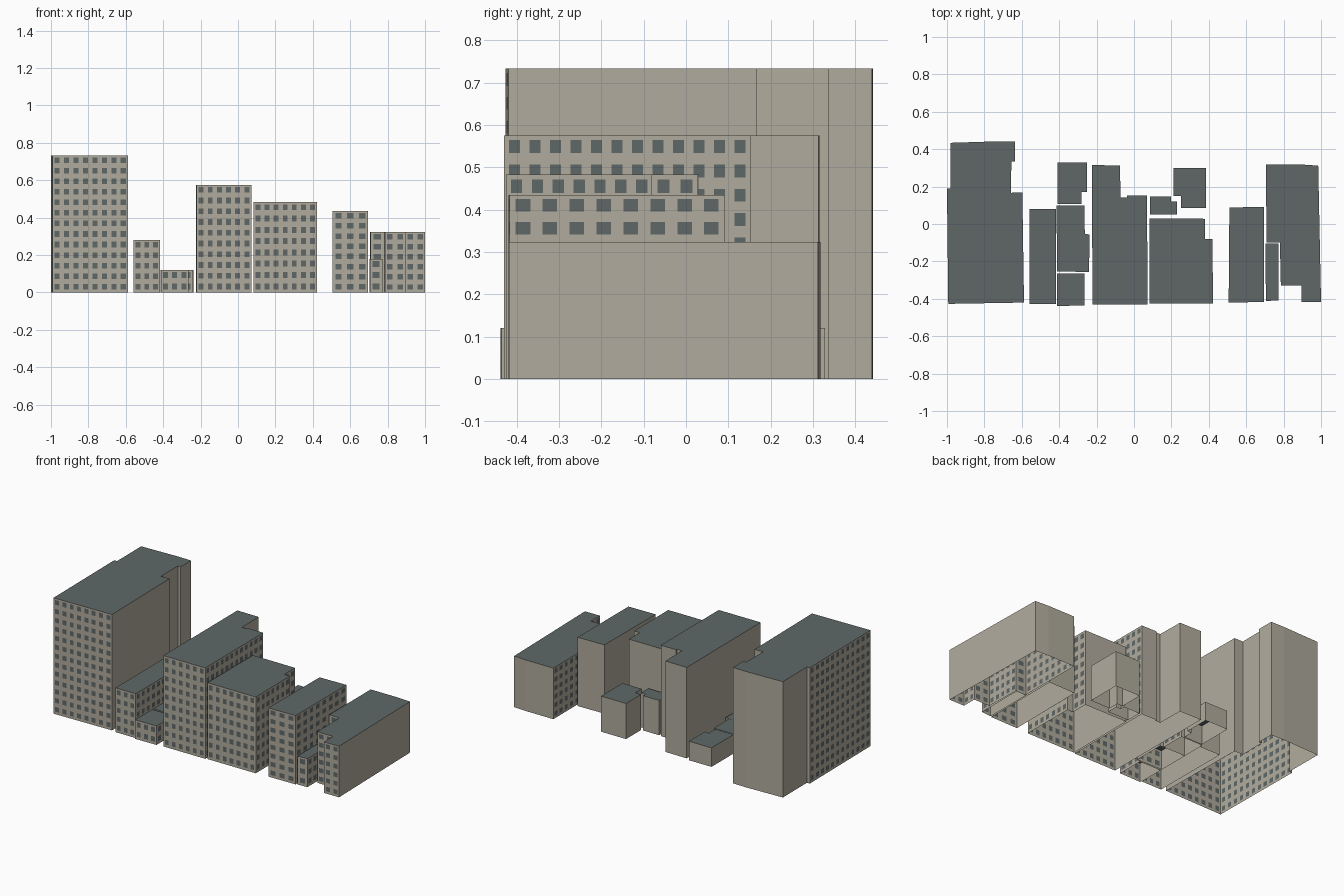
import bpy, bmesh


def material(name, rgb):
    m = bpy.data.materials.new(name)
    m.diffuse_color = (*rgb, 1.0)
    return m


WALL = material("beige_wall", (0.44, 0.41, 0.34))
DARK = material("slate_roof_and_glass", (0.115, 0.137, 0.137))
FLOOR = 0.0575   # typical storey height


def cuts(n, lo, hi):
    """Fractions along a wall: each of n cells has a window from lo to hi."""
    return [0.0] + [(i + f) / n for i in range(n) for f in (lo, hi)] + [1.0]


def building(name, height, outline, windowed=(), pitch=0.0495):
    """Open-bottomed block; outline runs counter-clockwise from the front left.
    windowed lists the outline sides that carry a grid of windows."""
    bm = bmesh.new()
    # flat roof
    roof = bm.faces.new([bm.verts.new((x, y, height)) for x, y in outline])
    roof.material_index = 1
    rows = max(1, round(height / FLOOR))
    for i, (x0, y0) in enumerate(outline):
        x1, y1 = outline[(i + 1) % len(outline)]
        us, vs = [0.0, 1.0], [0.0, 1.0]
        if i in windowed:
            length = ((x1 - x0) ** 2 + (y1 - y0) ** 2) ** 0.5
            us = cuts(max(1, round(length / pitch)), 0.23, 0.77)
            vs = cuts(rows, 0.28, 0.81)
        grid = [[bm.verts.new((x0 + (x1 - x0) * u, y0 + (y1 - y0) * u, height * v))
                 for u in us] for v in vs]
        for r in range(len(vs) - 1):
            for c in range(len(us) - 1):
                f = bm.faces.new((grid[r][c], grid[r][c + 1],
                                  grid[r + 1][c + 1], grid[r + 1][c]))
                # odd row and odd column is a window pane
                f.material_index = 1 if r % 2 and c % 2 else 0
    bmesh.ops.remove_doubles(bm, verts=bm.verts[:], dist=1e-5)
    me = bpy.data.meshes.new(name)
    bm.to_mesh(me)
    bm.free()
    me.materials.append(WALL)
    me.materials.append(DARK)
    ob = bpy.data.objects.new(name, me)
    bpy.context.collection.objects.link(ob)
    return ob


# tall block on the left, windows to front and left
building("left_tower", 0.733,
         [(-0.993, -0.427), (-0.588, -0.42), (-0.597, 0.168), (-0.657, 0.167),
          (-0.656, 0.335), (-0.636, 0.335), (-0.637, 0.44), (-0.73, 0.442),
          (-0.982, 0.434), (-0.98, 0.19), (-1.0, 0.19)], (0, 10))

# low houses beside it
building("narrow_house", 0.28,
         [(-0.558, -0.428), (-0.417, -0.428), (-0.417, 0.08), (-0.56, 0.08)], (0, 1))
building("low_house_front", 0.12,
         [(-0.413, -0.438), (-0.265, -0.436), (-0.265, -0.265), (-0.413, -0.265)], (0, 1))
building("low_house_middle", 0.12,
         [(-0.413, -0.253), (-0.24, -0.257), (-0.238, -0.055), (-0.413, -0.052)], (0, 1))
building("low_house_rear", 0.12,
         [(-0.415, -0.052), (-0.263, -0.054), (-0.265, 0.1), (-0.415, 0.1)], (1,))
building("back_shed", 0.12,
         [(-0.408, 0.107), (-0.28, 0.107), (-0.28, 0.17), (-0.25, 0.17),
          (-0.25, 0.328), (-0.408, 0.328)])

# middle pair of blocks
building("middle_tower", 0.575,
         [(-0.222, -0.43), (0.072, -0.43), (0.07, 0.152), (-0.037, 0.153),
          (-0.037, 0.143), (-0.072, 0.143), (-0.075, 0.313), (-0.225, 0.315)], (0, 1))
building("middle_block", 0.483,
         [(0.083, -0.425), (0.422, -0.425), (0.42, -0.08), (0.38, -0.08),
          (0.38, 0.028), (0.083, 0.03)], (0, 1, 3))

# yard buildings behind them
building("yard_house_small", 0.22,
         [(0.085, 0.05), (0.23, 0.05), (0.23, 0.12), (0.197, 0.12),
          (0.197, 0.148), (0.085, 0.148)])
building("yard_house_large", 0.225,
         [(0.25, 0.085), (0.385, 0.085), (0.385, 0.3), (0.21, 0.3),
          (0.21, 0.15), (0.25, 0.15)])

# right-hand group
building("right_block", 0.435,
         [(0.506, -0.42), (0.695, -0.417), (0.695, 0.092), (0.51, 0.088)], (0, 1), 0.06)
building("right_infill_house", 0.18,
         [(0.705, -0.412), (0.772, -0.408), (0.772, -0.105), (0.703, -0.105)], (0, 1))
building("right_corner_block", 0.323,
         [(0.708, -0.1), (0.78, -0.1), (0.785, -0.328), (0.895, -0.328),
          (0.895, -0.418), (1.0, -0.418), (0.985, 0.312), (0.895, 0.318),
          (0.706, 0.318)], (0, 1, 2, 3, 4, 8))
